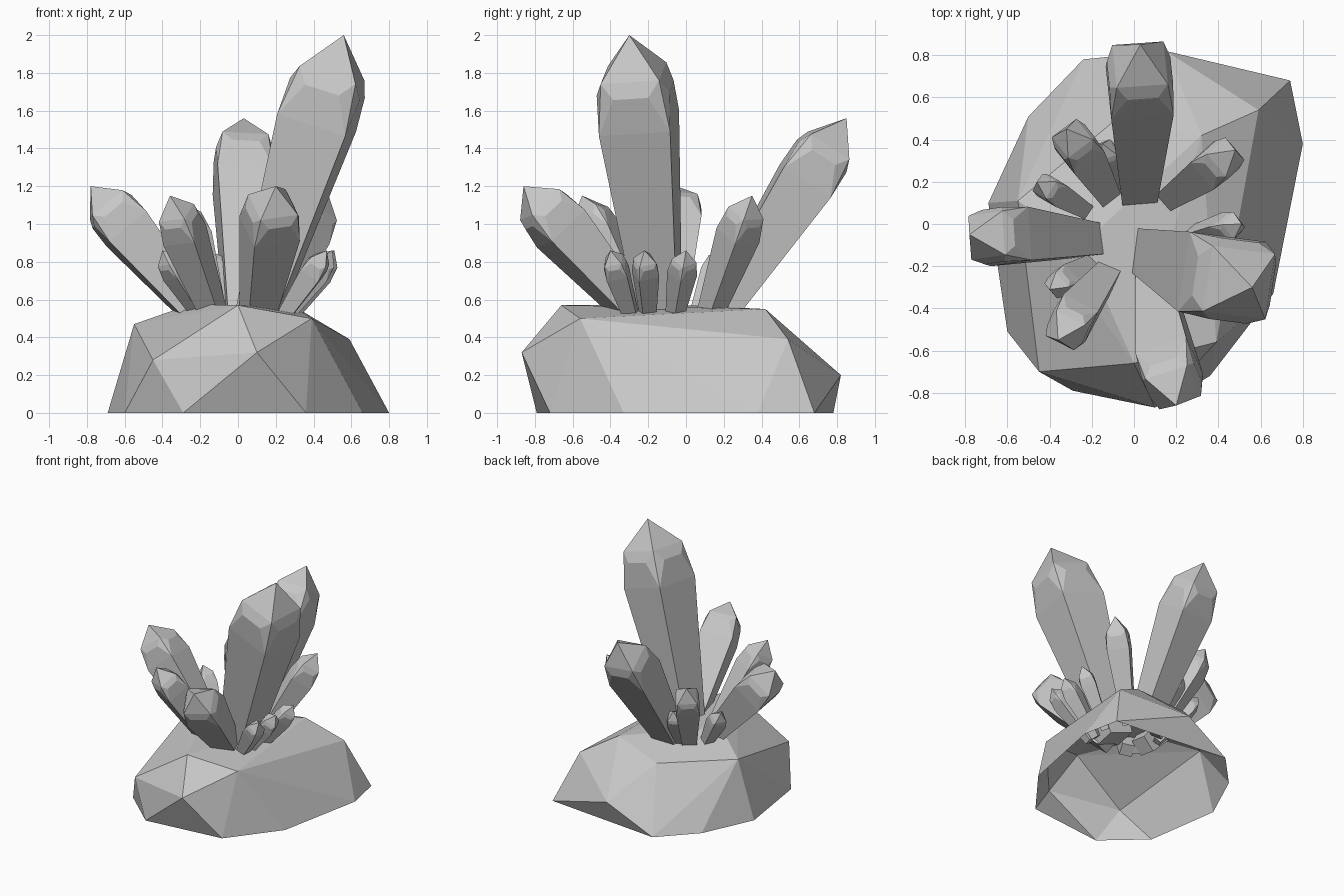
import bpy, bmesh, math
from mathutils import Vector

cube = bpy.data.objects.get("Cube")
if cube:
    bpy.data.objects.remove(cube)

# One stone grey for everything
stone = bpy.data.materials.new("stone_grey")
stone.use_nodes = True
grey = (0.57, 0.57, 0.57, 1)
stone.diffuse_color = grey
stone.node_tree.nodes["Principled BSDF"].inputs["Base Color"].default_value = grey


def hull_object(name, points, open_below=False):
    """Faceted convex solid around the points, optionally without its floor."""
    bm = bmesh.new()
    for p in points:
        bm.verts.new(p)
    bmesh.ops.convex_hull(bm, input=bm.verts[:])
    bmesh.ops.recalc_face_normals(bm, faces=bm.faces[:])
    if open_below:
        floor = [f for f in bm.faces if all(v.co.z < 0.001 for v in f.verts)]
        bmesh.ops.delete(bm, geom=floor, context='FACES')
    bmesh.ops.dissolve_limit(bm, angle_limit=0.03, verts=bm.verts[:], edges=bm.edges[:])
    mesh = bpy.data.meshes.new(name)
    bm.to_mesh(mesh)
    bm.free()
    mesh.materials.append(stone)
    bpy.context.collection.objects.link(bpy.data.objects.new(name, mesh))


# Rock: faceted shell, open underneath
ground = [(0.74, 0.68), (0.80, 0.38), (0.66, -0.33), (0.36, -0.72), (-0.29, -0.79),
          (-0.60, -0.51), (-0.69, 0.10), (-0.50, 0.51), (-0.24, 0.78)]
upper = [(-0.45, -0.70, 0.28), (0, -0.66, 0.57), (0.10, -0.87, 0.32), (0.39, -0.56, 0.50),
         (0.59, 0.54, 0.39), (0.32, 0.42, 0.55), (0.15, 0.82, 0.20), (-0.55, 0.11, 0.47),
         (-0.08, 0.50, 0.46), (-0.25, -0.10, 0.575)]
hull_object("rock_base", [(x, y, 0) for x, y in ground] + upper, open_below=True)


# Crystal: four-sided shaft widening upward, with cut corners and a pointed cap
def crystal(name, base, tip, radius, turn=0.0):
    base, tip = Vector(base), Vector(tip)
    axis = tip - base
    rot = axis.to_track_quat('Z', 'Y')

    def point(along, width, angle):
        spoke = Vector((math.cos(angle), math.sin(angle), 0))
        return base + axis * along + rot @ spoke * radius * width

    points = [tip]
    for i in range(4):
        corner = turn + math.pi * (i / 2 + 0.25)
        side = corner + math.pi / 4
        points += [point(0, 0.52, corner), point(0.70, 1, corner), point(0.87, 0.82, corner)]
        points += [point(0.82, 0.80, side + s) for s in (-0.45, 0.45)]
    hull_object(name, points)


# Large crystals
crystal("tall_crystal", (0.08, -0.13, 0.45), (0.56, -0.30, 2.0), 0.27, 0.2)
crystal("back_crystal", (0.02, 0.12, 0.45), (0.03, 0.85, 1.56), 0.21, 0.1)
crystal("right_crystal", (-0.15, -0.08, 0.45), (-0.78, -0.05, 1.2), 0.18, 0.15)
crystal("front_crystal", (0.09, -0.20, 0.45), (0.20, -0.86, 1.2), 0.18, 0.2)

# Medium crystals
crystal("front_right_crystal", (-0.10, -0.20, 0.45), (-0.36, -0.55, 1.15), 0.13, 0.2)
crystal("back_right_crystal", (-0.11, 0.11, 0.45), (-0.32, 0.45, 1.12), 0.125, 0.1)
crystal("back_left_crystal", (0.13, 0.10, 0.45), (0.48, 0.35, 1.15), 0.12, 0.1)

# Small crystals around the cluster
small = [((-0.19, 0.04), (-0.46, 0.20)), ((-0.08, 0.14), (-0.15, 0.38)),
         ((-0.15, -0.16), (-0.40, -0.31)), ((0.20, -0.27), (0.47, -0.40)),
         ((0.20, -0.20), (0.50, -0.22)), ((0.22, -0.07), (0.51, 0.0))]
for n, (foot, top) in enumerate(small):
    crystal(f"small_crystal_{n + 1}", (*foot, 0.45), (*top, 0.86), 0.08, n * 0.1)
